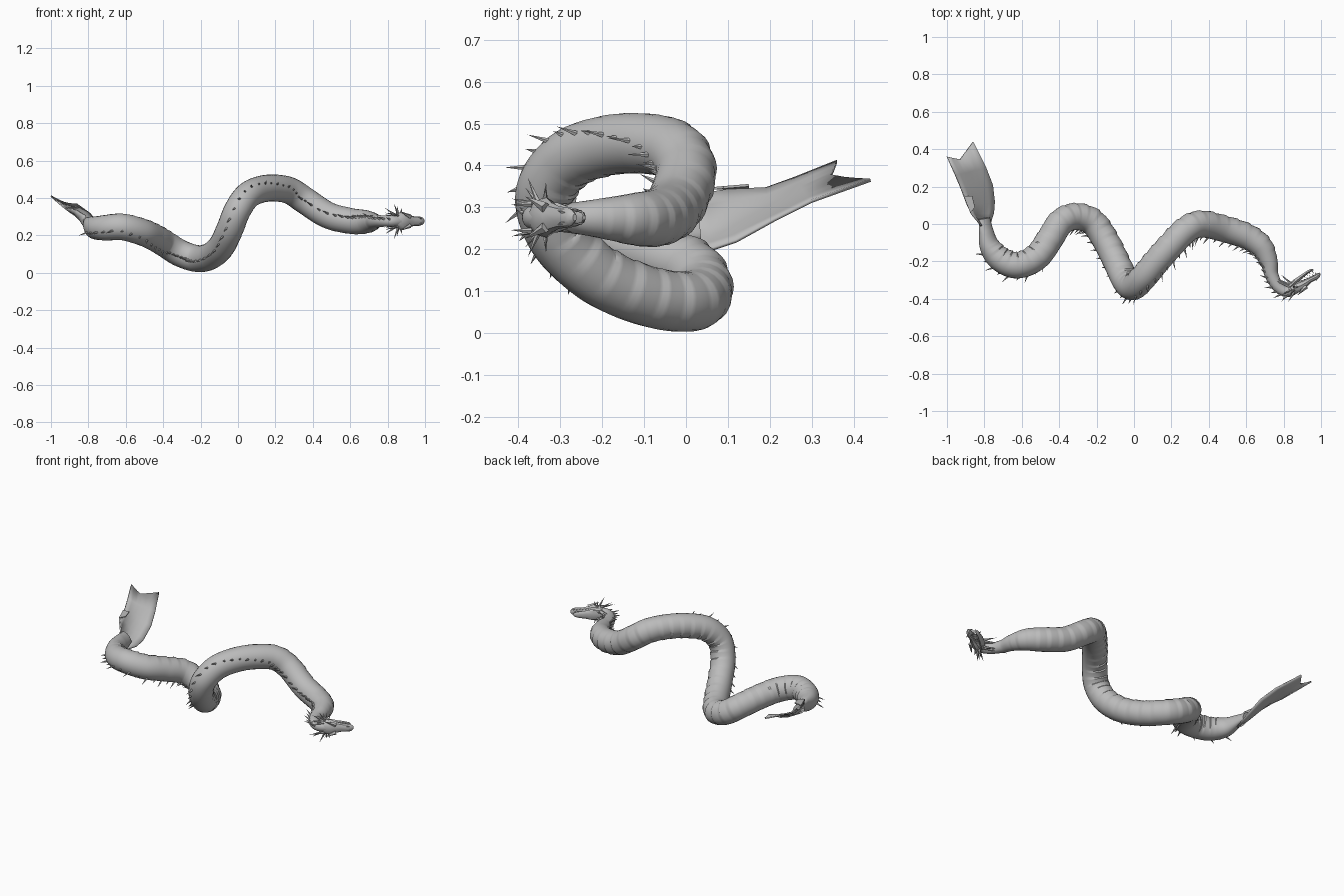
import bpy, bmesh, math
from mathutils import Vector

cube = bpy.data.objects.get("Cube")
if cube:
    bpy.data.objects.remove(cube)

grey = bpy.data.materials.new("grey_hide")
grey.use_nodes = True
tone = (0.5, 0.5, 0.5, 1)
grey.diffuse_color = tone
bsdf = next(n for n in grey.node_tree.nodes if n.type == "BSDF_PRINCIPLED")
bsdf.inputs["Base Color"].default_value = tone
bsdf.inputs["Roughness"].default_value = 0.6


def finish(name, bm, angle=40, smooth=True):
    """Turn a bmesh into a shaded object."""
    bmesh.ops.recalc_face_normals(bm, faces=bm.faces)
    mesh = bpy.data.meshes.new(name)
    bm.to_mesh(mesh)
    bm.free()
    mesh.materials.append(grey)
    if smooth:
        mesh.shade_smooth()
        mesh.set_sharp_from_angle(angle=math.radians(angle))
    obj = bpy.data.objects.new(name, mesh)
    bpy.context.collection.objects.link(obj)
    return obj


def loft(bm, rings):
    """Skin a list of closed rings and cap both ends."""
    loops = [[bm.verts.new(p) for p in ring] for ring in rings]
    for a, b in zip(loops, loops[1:]):
        for i in range(len(a)):
            j = (i + 1) % len(a)
            bm.faces.new((a[i], a[j], b[j], b[i]))
    bm.faces.new(loops[0])
    bm.faces.new(loops[-1])


def spike(bm, base, tip, radius, sides=5):
    """Thin cone from base to tip."""
    axis = (tip - base).normalized()
    u = axis.orthogonal().normalized()
    v = axis.cross(u)
    ring = [bm.verts.new(base + radius * (u * math.cos(a) + v * math.sin(a)))
            for a in (math.tau * i / sides for i in range(sides))]
    end = bm.verts.new(tip)
    for i in range(sides):
        bm.faces.new((ring[i], ring[(i + 1) % sides], end))
    bm.faces.new(ring)


# Spine from tail to head: x, y, z, radius
spine = [Vector(p) for p in (
    (-.80, .03, .255, .03), (-.79, -.04, .25, .042), (-.77, -.12, .24, .058),
    (-.71, -.19, .24, .068), (-.62, -.22, .245, .071), (-.52, -.175, .22, .072),
    (-.45, -.08, .19, .072), (-.39, .01, .155, .072), (-.31, .04, .105, .072),
    (-.22, .01, .076, .072), (-.15, -.09, .088, .072), (-.09, -.21, .14, .072),
    (-.045, -.305, .23, .072), (-.005, -.335, .33, .072), (.05, -.285, .41, .072),
    (.12, -.2, .445, .072), (.2, -.11, .453, .072), (.28, -.03, .437, .072),
    (.36, 0, .385, .072), (.48, -.025, .308, .071), (.6, -.065, .277, .069),
    (.68, -.12, .272, .063), (.72, -.2, .274, .048), (.735, -.27, .275, .037),
    (.77, -.335, .276, .031), (.82, -.362, .276, .029), (.87, -.335, .276, .032))]


def sample(t):
    """Smooth point on the spine, with t counted in control points."""
    last = len(spine) - 1
    i = min(int(t), last - 1)
    f = t - i
    a, b, c, d = (spine[max(0, min(last, i + k))] for k in (-1, 0, 1, 2))
    return .5 * (2 * b + (c - a) * f + (2 * a - 5 * b + 4 * c - d) * f * f
                 + (3 * b - a - 3 * c + d) * f ** 3)


def frame(t):
    """Centre, radius, forward, back-ridge direction and side direction."""
    p = sample(t)
    lo, hi = sample(max(0, t - .05)), sample(min(len(spine) - 1, t + .05))
    fwd = (hi - lo).to_3d().normalized()
    ref = Vector((-.3, -1, .5 * p.x))
    up = (ref - fwd * ref.dot(fwd)).normalized()
    return p.to_3d(), p.w, fwd, up, fwd.cross(up)


# Body with overlapping belly plates
SIDES, STEPS, PLATE = 24, 6, 0.5
count = int((len(spine) - 1) / PLATE)
bm = bmesh.new()
rings = []
for k in range(count * STEPS + 1):
    t = k * PLATE / STEPS
    c, r, fwd, up, side = frame(t)
    lift = (k % STEPS) / (STEPS - 1)
    flat = max(0, 1 - t / 2.5)          # tail root is narrow and tall
    fade = 1 if 2 < t < 22 else 0
    ring = []
    for i in range(SIDES):
        a = math.tau * i / SIDES
        belly = max(0, -math.cos(a) - .1) * fade
        q = r * (1 + belly * (.09 * lift - .05))
        ring.append(c + up * math.cos(a) * q * (1 - .35 * flat)
                    + side * math.sin(a) * q * (1 + .35 * flat))
    rings.append(ring)
loft(bm, rings)
finish("body", bm, 35)

# Ridge of small spines leaning toward the tail
bm = bmesh.new()
t = 2.2
while t < 25:
    c, r, fwd, up, side = frame(t)
    size = .03 + .012 * math.sin(t * 9)
    spike(bm, c + up * r * .93, c + up * (r + size) - fwd * size * .7, .007)
    t += .36
finish("back_spines", bm, smooth=False)

# Tail fin: a bent sheet with two points, tapering from the tail root
edges = [((-.815, -.01, .305), (-.775, -.02, .2)),
         ((-.865, .05, .335), (-.75, .06, .2)),
         ((-.89, .10, .342), (-.745, .12, .22)),
         ((-.925, .19, .345), (-.755, .21, .27)),
         ((-.955, .26, .37), (-.79, .30, .315)),
         ((-1, .36, .41), (-.86, .44, .365))]
bm = bmesh.new()
COLS = 6
grid = []
for n, (left, right) in enumerate(edges):
    a, b = Vector(left), Vector(right)
    row = []
    for i in range(COLS + 1):
        f = i / COLS
        p = a.lerp(b, f)
        dip = math.sin(math.pi * f)
        if n == len(edges) - 1:
            p.y -= .055 * (1 - abs(2 * f - 1))
            p.z -= .012 * dip
        else:
            p += Vector((-.02, 0, -.02)) * dip * (1 - n / len(edges))
        row.append(bm.verts.new(p))
    grid.append(row)
for a, b in zip(grid, grid[1:]):
    for i in range(COLS):
        bm.faces.new((a[i], a[i + 1], b[i + 1], b[i]))
fin = finish("tail_fin", bm, 60)
thick = fin.modifiers.new("thickness", "SOLIDIFY")
thick.thickness = .008
thick.offset = 0

# Small curled flap on the fin edge
bm = bmesh.new()
flap = [bm.verts.new(p) for p in ((-.875, .06, .342), (-.91, .15, .345),
                                  (-.865, .15, .35), (-.85, .09, .345))]
bm.faces.new(flap)
curl = finish("fin_flap", bm, smooth=False)
curl.modifiers.new("thickness", "SOLIDIFY").thickness = .006

# Head frame: crown faces the same way as the back ridge
ORIGIN = Vector((.85, -.345, .276))
FWD = Vector((.87, .5, 0)).normalized()
CROWN = Vector((.5, -.87, 0)).normalized()
SIDE = Vector((0, 0, 1))


def head(f, u, s):
    return ORIGIN + FWD * f + CROWN * u + SIDE * s


def head_part(name, sections):
    """Loft of (forward, crown offset, half width, half height) sections."""
    bm = bmesh.new()
    loft(bm, [[head(f, u + h * math.sin(a), w * math.cos(a))
               for a in (math.tau * i / 10 for i in range(10))]
              for f, u, w, h in sections])
    finish(name, bm, 35)


head_part("skull_and_snout", [
    (-.03, 0, .026, .024), (0, .004, .044, .03), (.035, .006, .048, .03),
    (.06, .008, .036, .024), (.1, .006, .026, .015), (.135, .008, .025, .015),
    (.155, .006, .019, .012), (.166, .003, .008, .006)])
head_part("lower_jaw", [
    (-.01, -.016, .034, .018), (.03, -.026, .036, .014), (.07, -.032, .026, .01),
    (.11, -.037, .02, .008), (.135, -.037, .014, .007), (.145, -.034, .006, .004)])

# Brows, nostrils, teeth, horns and chin spines, mirrored side to side
brow, teeth, horns, chin = (bmesh.new() for _ in range(4))
for m in (-1, 1):
    spike(brow, head(.065, .026, m * .024), head(.0, .044, m * .05), .013)
    spike(brow, head(.14, .014, m * .012), head(.125, .028, m * .016), .007)
    for i in range(6):
        f = .06 + i * .017
        w = m * (.027 - .0015 * i)
        spike(teeth, head(f, -.002, w * .9), head(f, -.02, w * .9), .004, 4)
        spike(teeth, head(f - .01, -.032, w * .75), head(f - .008, -.014, w * .75), .004, 4)
    # fan of long horns round the back of the skull
    for f, u, s in ((-.09, .03, .045), (-.075, 0, .07), (-.03, .02, .095),
                    (.005, -.01, .085), (-.06, .05, .03), (.03, .005, .072)):
        spike(horns, head(f * .25 + .01, u * .4, m * .032), head(f, u, m * s), .008)
    for f, u, s in ((-.1, -.135, .03), (-.07, -.12, .018), (-.02, -.1, .036)):
        spike(chin, head(f * .2 + .01, -.02, m * .02), head(f, u, m * s), .009)
finish("brow_ridges", brow, smooth=False)
finish("teeth", teeth, smooth=False)
finish("head_horns", horns, smooth=False)
finish("chin_spines", chin, smooth=False)
